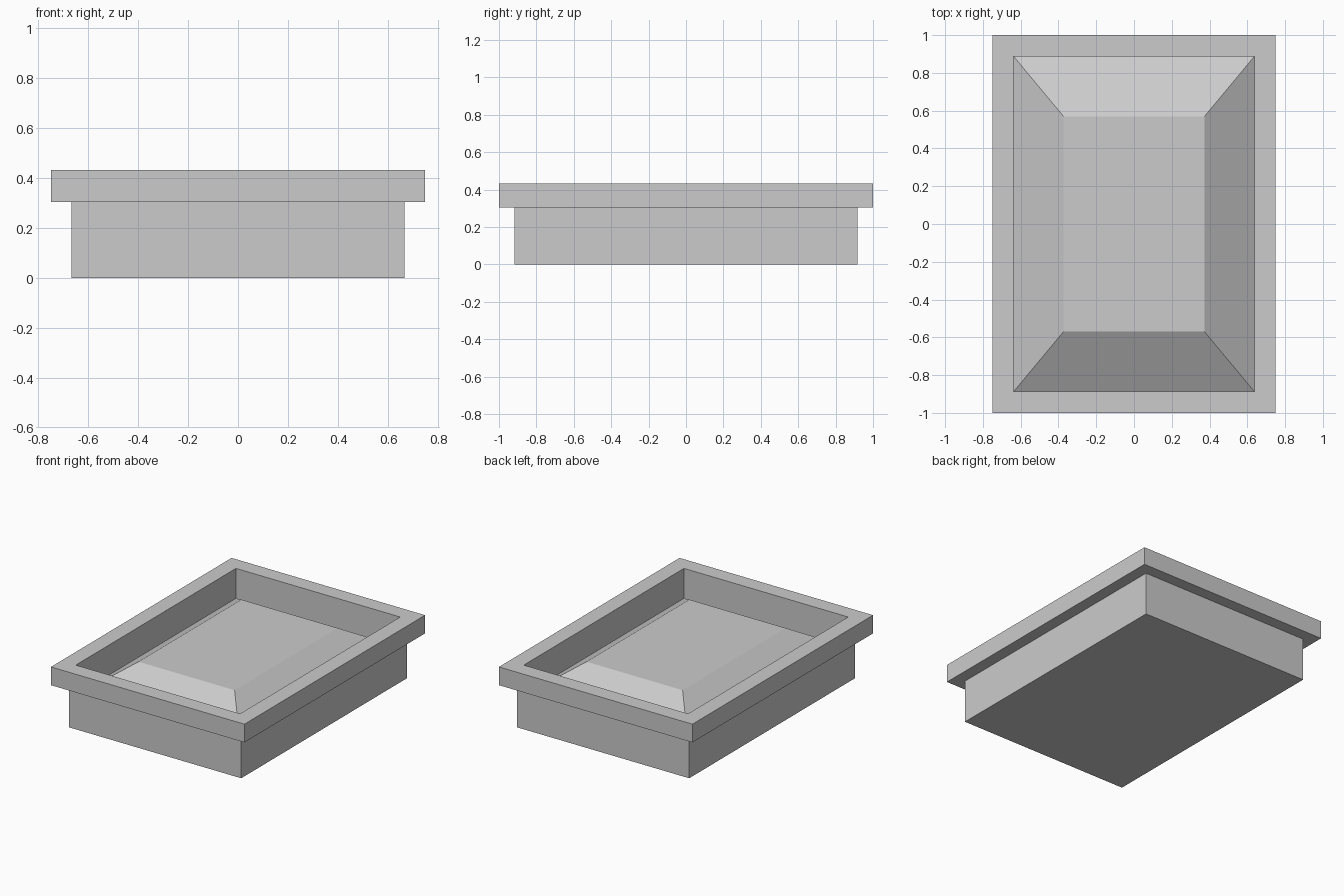
import bpy
import bmesh

cube = bpy.data.objects.get("Cube")
if cube:
    bpy.data.objects.remove(cube, do_unlink=True)

grey = bpy.data.materials.new("plain_grey")
grey.use_nodes = True
colour = (0.6, 0.6, 0.6, 1.0)
grey.diffuse_color = colour
grey.node_tree.nodes["Principled BSDF"].inputs["Base Color"].default_value = colour


def stacked_rings(name, rings, cap_start, cap_end):
    """Join rectangular rings (half width, half depth, height) into a shell."""
    bm = bmesh.new()
    loops = []
    for hx, hy, z in rings:
        corners = ((-hx, -hy), (hx, -hy), (hx, hy), (-hx, hy))
        loops.append([bm.verts.new((x, y, z)) for x, y in corners])
    for a, b in zip(loops, loops[1:]):
        for i in range(4):
            j = (i + 1) % 4
            bm.faces.new((a[i], a[j], b[j], b[i]))
    if cap_start:
        bm.faces.new(loops[0][::-1])
    if cap_end:
        bm.faces.new(loops[-1])
    mesh = bpy.data.meshes.new(name)
    bm.to_mesh(mesh)
    bm.free()
    mesh.materials.append(grey)
    obj = bpy.data.objects.new(name, mesh)
    bpy.context.collection.objects.link(obj)
    return obj


body = (0.667, 0.917)
rim = (0.75, 1.0)
opening = (0.637, 0.887)
panel_top = (0.373, 0.57)
rim_bottom, rim_top, ledge, panel_height = 0.305, 0.433, 0.222, 0.406

# Box with an overhanging rim and a recessed opening
stacked_rings("tray_with_rim", [
    (*body, 0.0), (*body, rim_bottom), (*rim, rim_bottom),
    (*rim, rim_top), (*opening, rim_top), (*opening, ledge),
], True, False)

# Raised panel with sloping sides filling the recess
stacked_rings("raised_panel", [
    (*opening, ledge), (*panel_top, panel_height),
], False, True)
